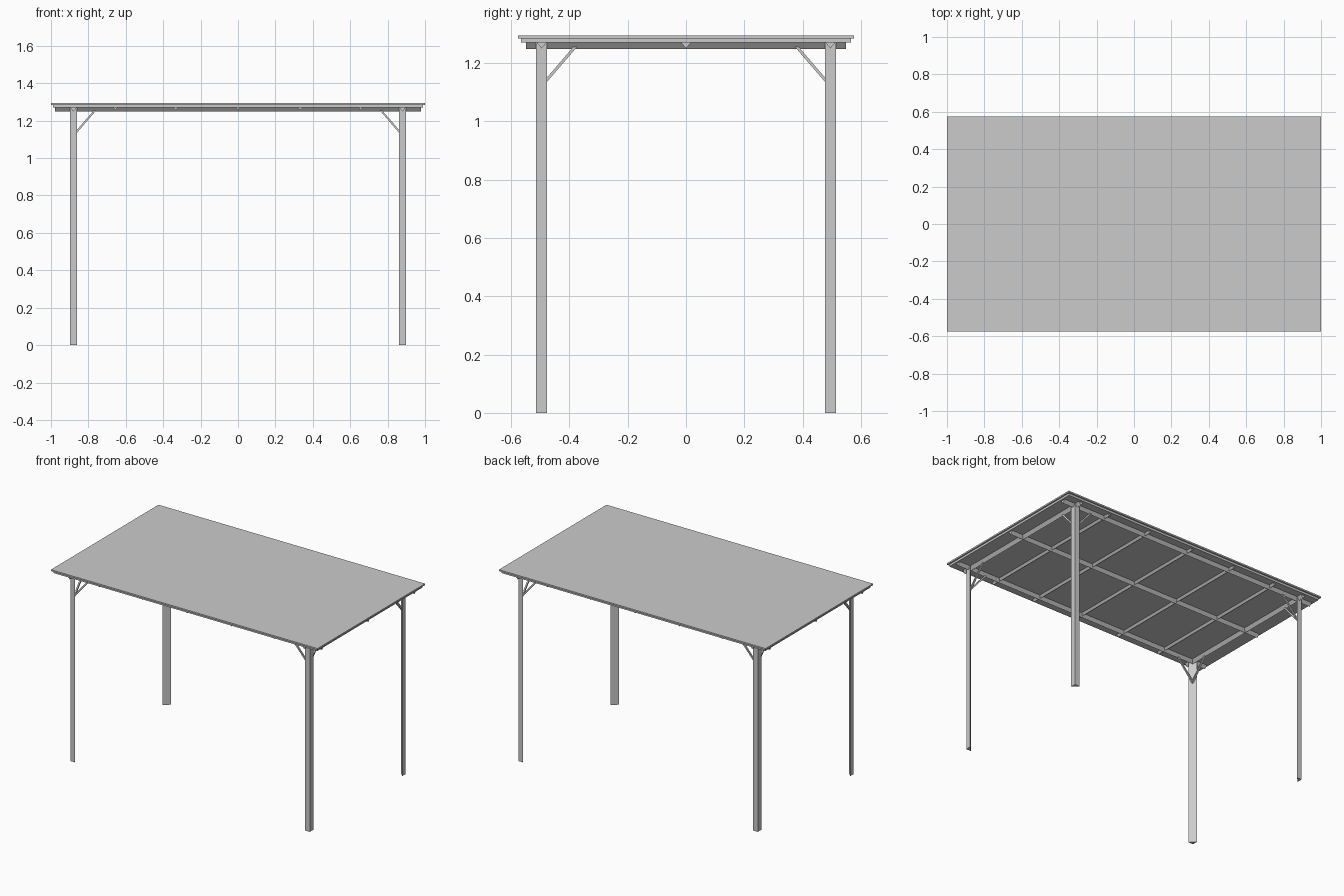
import bpy
import bmesh
from mathutils import Vector

if "Cube" in bpy.data.objects:
    bpy.data.objects.remove(bpy.data.objects["Cube"])

grey = bpy.data.materials.new("light_grey")
grey.use_nodes = True
grey.diffuse_color = (0.6, 0.6, 0.6, 1)
grey.node_tree.nodes["Principled BSDF"].inputs["Base Color"].default_value = (0.6, 0.6, 0.6, 1)


def prism(name, outline, extrude):
    """Sweep a flat outline of 3D points along a vector into a solid."""
    bm = bmesh.new()
    base = bm.faces.new([bm.verts.new(p) for p in outline])
    swept = bmesh.ops.extrude_face_region(bm, geom=[base], use_keep_orig=True)["geom"]
    moved = [v for v in swept if isinstance(v, bmesh.types.BMVert)]
    bmesh.ops.translate(bm, verts=moved, vec=extrude)
    bmesh.ops.recalc_face_normals(bm, faces=bm.faces)
    mesh = bpy.data.meshes.new(name)
    bm.to_mesh(mesh)
    bm.free()
    mesh.materials.append(grey)
    obj = bpy.data.objects.new(name, mesh)
    bpy.context.collection.objects.link(obj)
    return obj


def slab(name, hx, hy, low, high):
    corners = [(-hx, -hy, low), (hx, -hy, low), (hx, hy, low), (-hx, hy, low)]
    return prism(name, corners, (0, 0, high - low))


POST_X, POST_Y, HALF = 0.88, 0.495, 0.0185
BEAM_TOP = 1.27

# Roof: thin cover plate over a slightly smaller panel
slab("roof_cover", 1.0, 0.576, 1.284, 1.294)
slab("roof_panel", 0.99, 0.565, BEAM_TOP, 1.284)

# Long beams, triangular with the point down
for name, y in (("front", -POST_Y), ("middle", 0), ("back", POST_Y)):
    outline = [(-0.978, y - 0.017, BEAM_TOP), (-0.978, y + 0.017, BEAM_TOP),
               (-0.978, y, 1.249)]
    prism(name + "_long_beam", outline, (1.956, 0, 0))

# Cross beams, the outer pair heavier
for i, x in enumerate((-POST_X, -0.655, -0.333, 0, 0.333, 0.655, POST_X)):
    outer = abs(x) == POST_X
    w, low = (0.017, 1.248) if outer else (0.012, 1.256)
    outline = [(x - w, -0.548, BEAM_TOP), (x + w, -0.548, BEAM_TOP), (x, -0.548, low)]
    prism(f"cross_beam_{i + 1}", outline, (0, 1.096, 0))

# Triangular corner posts, each with two inward braces
for sx, side in ((-1, "right"), (1, "left")):
    for sy, end in ((-1, "front"), (1, "back")):
        label = f"{end}_{side}"
        x, y = sx * POST_X, sy * POST_Y
        ox, oy = x + sx * HALF, y + sy * HALF
        ix, iy = x - sx * HALF, y - sy * HALF
        prism(label + "_post", [(ox, oy, 0), (ix, oy, 0), (ox, iy, 0)], (0, 0, BEAM_TOP))

        for axis, inward, across in (("long", Vector((-sx, 0, 0)), Vector((0, 1, 0))),
                                     ("cross", Vector((0, -sy, 0)), Vector((1, 0, 0)))):
            foot = Vector((x, y, 0)) - across * 0.005
            path = [(0, 1.113), (0.122, 1.255), (0.109, 1.255), (0, 1.128)]
            outline = [foot + inward * d + Vector((0, 0, z)) for d, z in path]
            prism(f"{label}_{axis}_brace", outline, across * 0.01)
